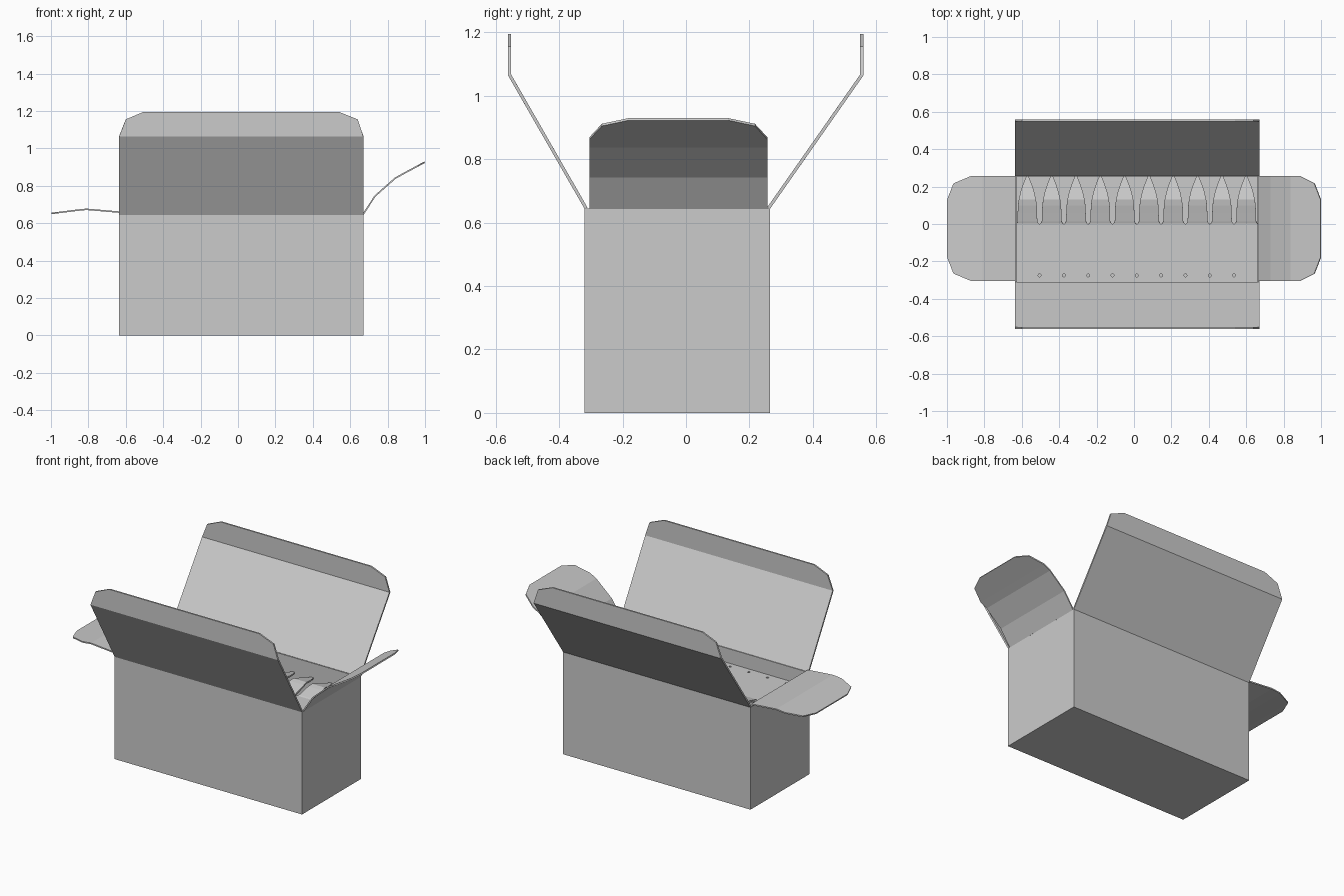
import bpy, bmesh
from math import pi
from mathutils import Matrix

if "Cube" in bpy.data.objects:
    bpy.data.objects.remove(bpy.data.objects["Cube"])

card = bpy.data.materials.new("grey_card")
card.use_nodes = True
card.diffuse_color = (0.6, 0.6, 0.6, 1)
card.node_tree.nodes["Principled BSDF"].inputs["Base Color"].default_value = (0.6, 0.6, 0.6, 1)

X0, X1, Y0, Y1, TOP = -0.635, 0.67, -0.32, 0.265, 0.645
TRAY = 0.55
PITCH = 0.13
T = 0.01


def finish(name, bm, thickness=T, offset=0):
    bmesh.ops.recalc_face_normals(bm, faces=bm.faces)
    mesh = bpy.data.meshes.new(name)
    bm.to_mesh(mesh)
    bm.free()
    mesh.materials.append(card)
    ob = bpy.data.objects.new(name, mesh)
    bpy.context.collection.objects.link(ob)
    if thickness:
        mod = ob.modifiers.new("card thickness", "SOLIDIFY")
        mod.thickness, mod.offset = thickness, offset
        mod.use_even_offset = True
    return ob


def sheet(name, rows, along, thickness=T):
    """Folded card: rows of (position, height, low edge, high edge)."""
    bm = bmesh.new()
    pairs = []
    for p, z, lo, hi in rows:
        ends = [(p, e, z) if along == "x" else (e, p, z) for e in (lo, hi)]
        pairs.append([bm.verts.new(e) for e in ends])
    for (a, b), (c, d) in zip(pairs, pairs[1:]):
        bm.faces.new((a, b, d, c))
    return finish(name, bm, thickness)


# Open carton body
bm = bmesh.new()
bmesh.ops.create_cube(bm, size=1)
bmesh.ops.scale(bm, vec=(X1 - X0, Y1 - Y0, TOP), verts=bm.verts)
bmesh.ops.translate(bm, vec=((X0 + X1) / 2, (Y0 + Y1) / 2, TOP / 2), verts=bm.verts)
bm.faces.ensure_lookup_table()
lid = max(bm.faces, key=lambda f: f.calc_center_median().z)
bmesh.ops.delete(bm, geom=[lid], context="FACES_ONLY")
finish("carton_body", bm, T, -1)

# Long lid flaps with a folded, chamfered lip
for name, hinge, out in (("front_flap", Y0 + 0.005, -0.556), ("back_flap", Y1 - 0.005, 0.554)):
    sheet(name, [(hinge, TOP, X0, X1), (out, 1.065, X0, X1),
                 (out, 1.155, X0 + 0.035, X1 - 0.03),
                 (out, 1.195, X0 + 0.13, X1 - 0.13)], "y")

# Curved side flaps with chamfered ends
LO, HI = -0.305, 0.257
sheet("left_flap", [(X1 - 0.003, TOP, LO, HI), (0.733, 0.745, LO, HI), (0.84, 0.84, LO, HI),
                    (0.885, 0.865, LO, HI), (0.965, 0.908, LO + 0.04, HI - 0.04),
                    (0.998, 0.926, LO + 0.125, HI - 0.125)], "x", 0.008)
sheet("right_flap", [(X0, 0.659, LO, HI), (-0.81, 0.674, LO, HI), (-0.87, 0.668, LO, HI),
                     (-0.965, 0.656, LO + 0.04, HI - 0.04),
                     (-0.998, 0.652, LO + 0.125, HI - 0.125)], "x", 0.008)

# Inner tray shelf
shelf = sheet("tray_shelf", [(Y0 + T, TRAY, X0 + T, X1 - T), (0, TRAY, X0 + T, X1 - T)], "y")

# Row of small holes along the front of the shelf
bm = bmesh.new()
for i in range(9):
    bmesh.ops.create_cone(bm, cap_ends=True, segments=10, radius1=0.008, radius2=0.008,
                          depth=0.1, matrix=Matrix.Translation((-0.505 + i * PITCH, -0.275, TRAY)))
cutter = finish("hole_cutter", bm, 0)
cutter.hide_render = True
cutter.hide_set(True)
cut = shelf.modifiers.new("holes", "BOOLEAN")
cut.object = cutter
cut.solver = "EXACT"

# Pointed tongues rising from the shelf, separated by rounded slots
PROFILE = [(-0.001, 0, 0.065), (0.004, 0, 0.059), (0.015, 0.004, 0.053), (0.06, 0.015, 0.052),
           (0.1, 0.025, 0.05), (0.13, 0.03, 0.046), (0.17, 0.02, 0.037),
           (0.21, 0.01, 0.024), (0.255, 0, 0.006)]
for i in range(10):
    c = -0.57 + i * PITCH
    sheet("tray_tongue", [(y, TRAY + h, max(c - w, X0 + T), min(c + w, X1 - T))
                          for y, h, w in PROFILE], "y")
